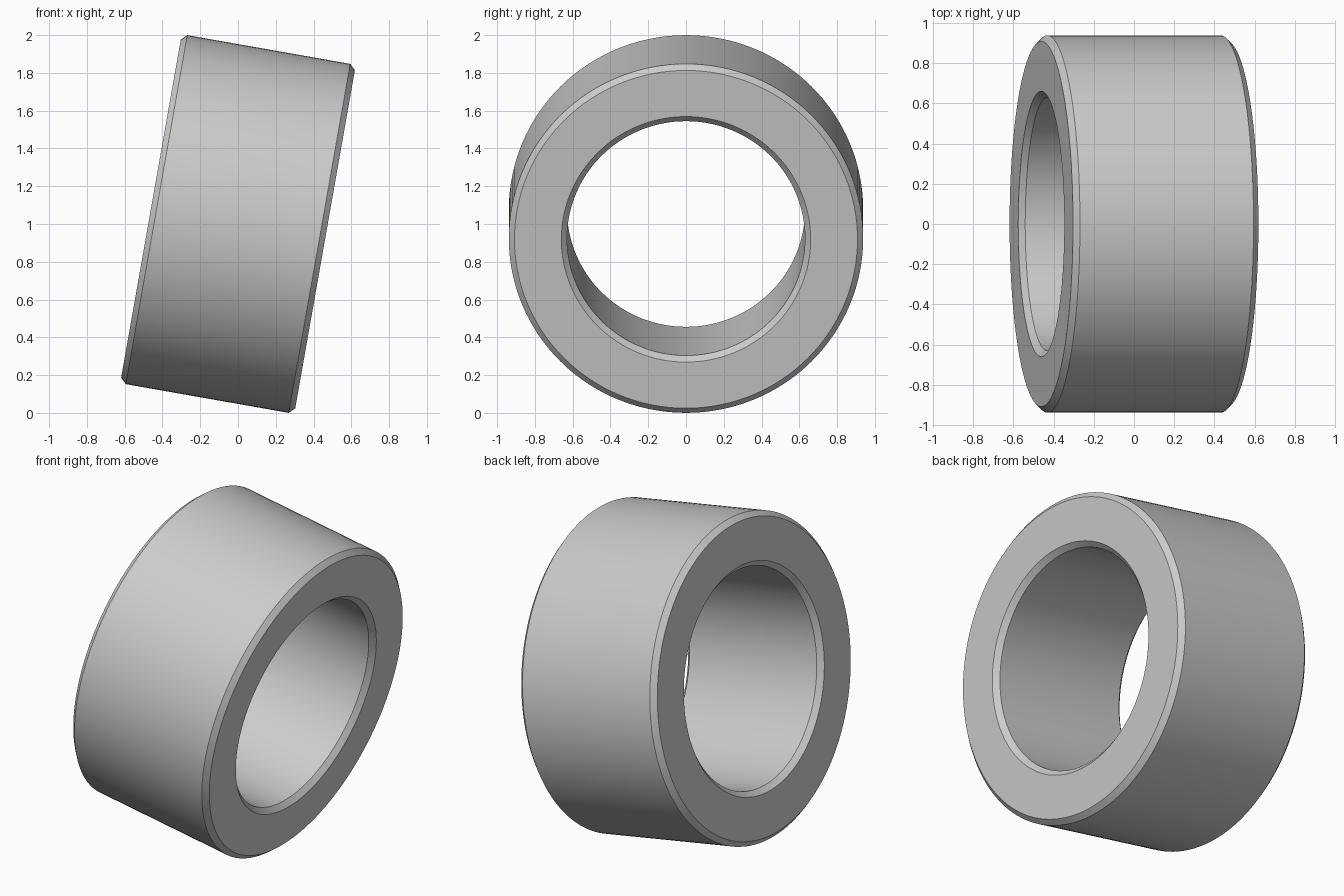
import bpy, bmesh, math
from mathutils import Matrix

cube = bpy.data.objects.get("Cube")
if cube:
    bpy.data.objects.remove(cube, do_unlink=True)

OUTER, INNER, HALF, CHAMFER = 0.938, 0.63, 0.468, 0.03
SEGMENTS = 128
TILT = math.radians(100)

# Chamfered rectangular cross-section as (radius, axial position)
profile = [
    (INNER, -HALF + CHAMFER), (INNER + CHAMFER, -HALF),
    (OUTER - CHAMFER, -HALF), (OUTER, -HALF + CHAMFER),
    (OUTER, HALF - CHAMFER), (OUTER - CHAMFER, HALF),
    (INNER + CHAMFER, HALF), (INNER, HALF - CHAMFER),
]

# Sweep the section around the axis to make the ring
bm = bmesh.new()
rings = []
for i in range(SEGMENTS):
    a = math.tau * i / SEGMENTS
    rings.append([bm.verts.new((r * math.cos(a), r * math.sin(a), h)) for r, h in profile])
for i, ring in enumerate(rings):
    following = rings[(i + 1) % SEGMENTS]
    for j in range(len(profile)):
        k = (j + 1) % len(profile)
        bm.faces.new((ring[j], following[j], following[k], ring[k]))
bmesh.ops.recalc_face_normals(bm, faces=bm.faces)

# Lay the axis along x with a slight tilt, centred one unit up
bm.transform(Matrix.Translation((0, 0, 1)) @ Matrix.Rotation(TILT, 4, 'Y'))

mesh = bpy.data.meshes.new("bushing_ring")
bm.to_mesh(mesh)
bm.free()
ring_obj = bpy.data.objects.new("bushing_ring", mesh)
bpy.context.collection.objects.link(ring_obj)

# Plain grey finish
grey = bpy.data.materials.new("light_grey")
grey.use_nodes = True
colour = (0.6, 0.6, 0.6, 1)
grey.diffuse_color = colour
grey.node_tree.nodes["Principled BSDF"].inputs["Base Color"].default_value = colour
mesh.materials.append(grey)

# Smooth walls with crisp chamfer edges
bpy.ops.object.select_all(action='DESELECT')
ring_obj.select_set(True)
bpy.context.view_layer.objects.active = ring_obj
bpy.ops.object.shade_smooth_by_angle(angle=math.radians(30))
